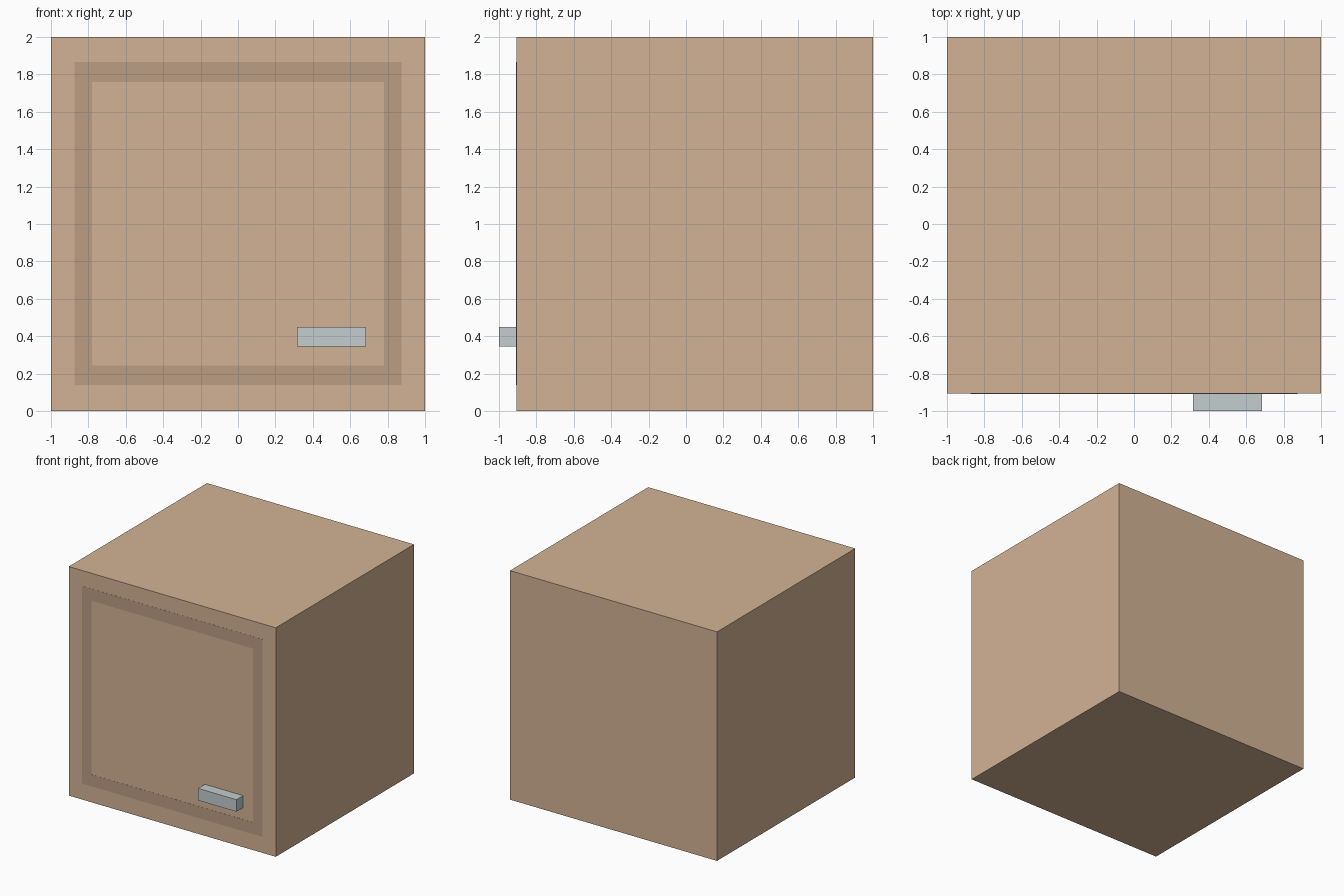
import bpy, bmesh
from mathutils import Vector

if "Cube" in bpy.data.objects:
    bpy.data.objects.remove(bpy.data.objects["Cube"])


def material(name, color):
    m = bpy.data.materials.new(name)
    m.diffuse_color = (*color, 1)
    m.use_nodes = True
    m.node_tree.nodes["Principled BSDF"].inputs["Base Color"].default_value = m.diffuse_color
    return m


def add_boxes(name, boxes, mat):
    """One object made of boxes given as (min corner, max corner)."""
    bm = bmesh.new()
    for lo, hi in boxes:
        lo, hi = Vector(lo), Vector(hi)
        verts = bmesh.ops.create_cube(bm, size=1)["verts"]
        bmesh.ops.scale(bm, vec=hi - lo, verts=verts)
        bmesh.ops.translate(bm, vec=(lo + hi) / 2, verts=verts)
    mesh = bpy.data.meshes.new(name)
    bm.to_mesh(mesh)
    bm.free()
    mesh.materials.append(mat)
    obj = bpy.data.objects.new(name, mesh)
    bpy.context.collection.objects.link(obj)
    return obj


wood = material("wood", (0.65, 0.45, 0.30))
dark_wood = material("dark_wood", (0.50, 0.34, 0.23))
metal = material("metal", (0.55, 0.61, 0.62))

FRONT = -0.907

# Cabinet body
add_boxes("cabinet_body", [((-1, FRONT, 0), (1, 1, 2))], wood)

# Thin inlaid door border: two stiles and two rails
xo, xi = 0.873, 0.78
zb, zbi, zti, zt = 0.14, 0.243, 1.76, 1.865
y0, y1 = FRONT - 0.001, FRONT
border = [((-xo, y0, zb), (-xi, y1, zt)),
          ((xi, y0, zb), (xo, y1, zt)),
          ((-xi, y0, zb), (xi, y1, zbi)),
          ((-xi, y0, zti), (xi, y1, zt))]
add_boxes("door_border", border, dark_wood)

# Handle
add_boxes("handle", [((0.315, -1, 0.345), (0.685, FRONT, 0.45))], metal)
